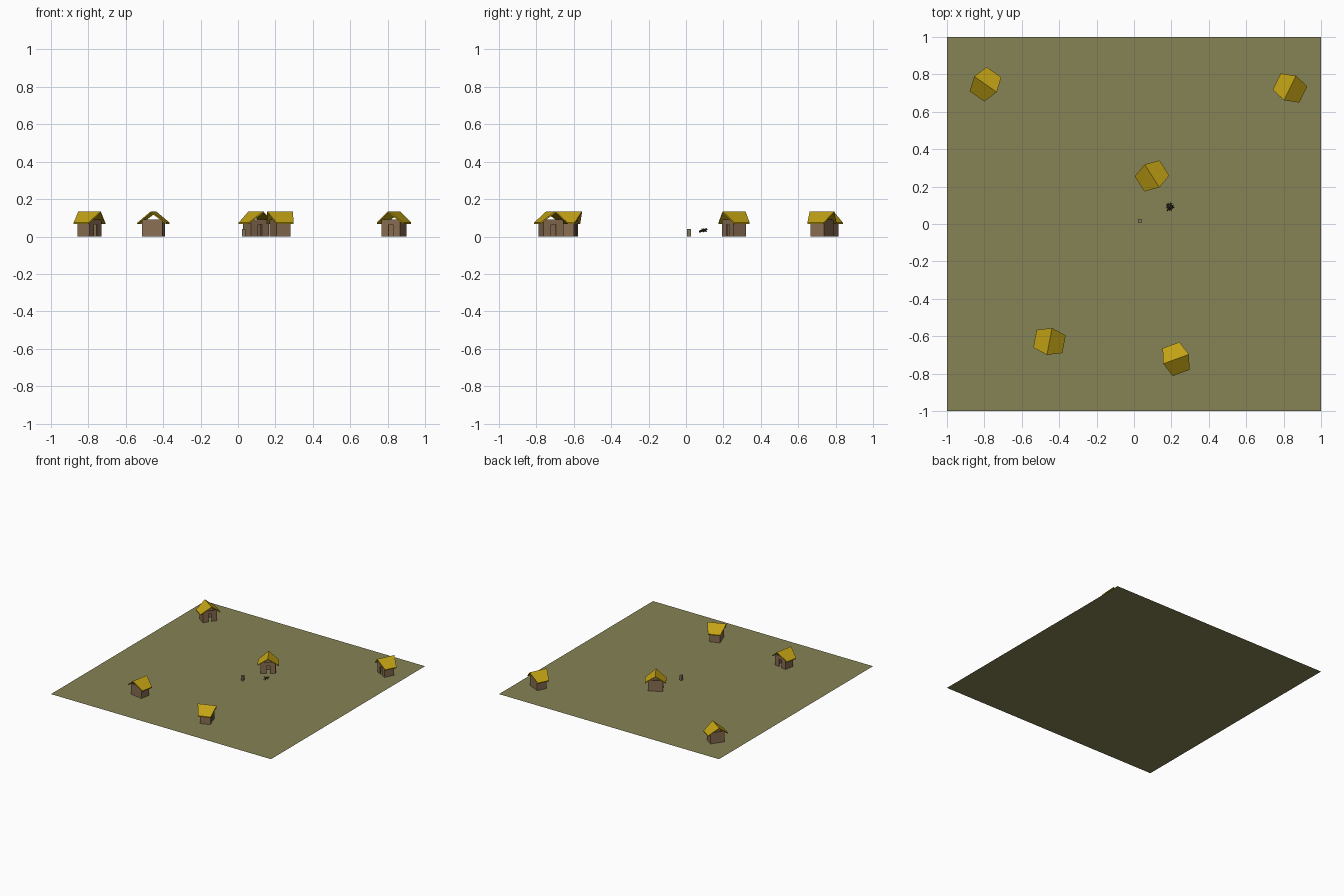
import bpy, bmesh, math, random
from mathutils import Vector, Matrix

if "Cube" in bpy.data.objects:
    bpy.data.objects.remove(bpy.data.objects["Cube"])

random.seed(4)


def material(name, rgb):
    m = bpy.data.materials.new(name)
    m.diffuse_color = (*rgb, 1)
    m.use_nodes = True
    m.node_tree.nodes["Principled BSDF"].inputs["Base Color"].default_value = m.diffuse_color
    return m


GRASS = material("dry_grass", (0.24, 0.225, 0.092))
THATCH = material("yellow_thatch", (0.54, 0.36, 0.007))
MUD = material("mud_brown", (0.25, 0.155, 0.085))
STONE = material("grey_stone", (0.21, 0.19, 0.12))
TWIG = material("dark_twig", (0.07, 0.06, 0.035))


def finish(bm, name, mat, matrix=Matrix()):
    bmesh.ops.recalc_face_normals(bm, faces=bm.faces)
    me = bpy.data.meshes.new(name)
    bm.to_mesh(me)
    bm.free()
    me.materials.append(mat)
    ob = bpy.data.objects.new(name, me)
    ob.matrix_world = matrix
    bpy.context.collection.objects.link(ob)
    return ob


def prism(bm, outline, z0, z1):
    face = bm.faces.new([bm.verts.new((x, y, z0)) for x, y in outline])
    new = bmesh.ops.extrude_face_region(bm, geom=[face])["geom"]
    bmesh.ops.translate(bm, vec=(0, 0, z1 - z0),
                        verts=[v for v in new if isinstance(v, bmesh.types.BMVert)])


def hut(n, x, y, angle):
    """Gabled hut whose door faces local +x."""
    place = Matrix.Translation((x, y, 0)) @ Matrix.Rotation(math.radians(angle), 4, 'Z')
    # walls: C-shaped plan open at the doorway, closed above by a lintel
    a, b, t, d = 0.04, 0.056, 0.006, 0.013
    half = [(a, d), (a, b), (-a, b)]
    inner = [(-a + t, b - t), (a - t, b - t), (a - t, d)]
    plan = (half + [(p, -q) for p, q in reversed(half)]
            + [(p, -q) for p, q in reversed(inner)] + inner)
    bm = bmesh.new()
    prism(bm, plan, 0, 0.09)
    prism(bm, [(a - t, -d), (a, -d), (a, d), (a - t, d)], 0.063, 0.09)
    finish(bm, f"hut_walls_{n}", MUD, place)
    # roof: thin folded sheet, ridge longer than the eaves
    bm = bmesh.new()
    r0, r1 = bm.verts.new((-0.073, 0, 0.135)), bm.verts.new((0.073, 0, 0.135))
    for s in (1, -1):
        e1, e0 = bm.verts.new((0.048, s * 0.079, 0.074)), bm.verts.new((-0.048, s * 0.079, 0.074))
        bm.faces.new([r0, r1, e1, e0][::-s])
    for f in bm.faces:
        f.normal_update()
        if f.normal.z < 0:
            f.normal_flip()
    # thickness straight down
    top = list(bm.faces)
    new = bmesh.ops.extrude_face_region(bm, geom=top, use_keep_orig=True)["geom"]
    bmesh.ops.translate(bm, vec=(0, 0, -0.008),
                        verts=[v for v in new if isinstance(v, bmesh.types.BMVert)])
    finish(bm, f"hut_roof_{n}", THATCH, place)


# ground sheet
bm = bmesh.new()
bmesh.ops.create_grid(bm, x_segments=1, y_segments=1, size=1)
finish(bm, "ground", GRASS)

# huts: position and door heading
for i, h in enumerate([(-0.794, 0.747, -35), (0.834, 0.727, -116), (0.096, 0.257, -57),
                       (-0.452, -0.628, 79), (0.225, -0.722, 20)]):
    hut(i + 1, *h)

# small standing stone
bm = bmesh.new()
prism(bm, [(-0.009, -0.011), (0.009, -0.011), (0.009, 0.011), (-0.009, 0.011)], 0, 0.04)
finish(bm, "standing_stone", STONE, Matrix.Translation((0.03, 0.017, 0)))

# spiky bush: thin spikes radiating from a small core
bm = bmesh.new()
bmesh.ops.create_icosphere(bm, subdivisions=1, radius=0.011)
for i in range(16):
    d = Vector((math.cos(i * 2.4), math.sin(i * 2.4), random.uniform(-0.6, 0.6)))
    length = random.uniform(0.02, 0.029)
    aim = d.to_track_quat('Z', 'Y').to_matrix().to_4x4()
    bmesh.ops.create_cone(bm, segments=4, radius1=0.005, radius2=0.0015, depth=length,
                          cap_ends=True, matrix=aim @ Matrix.Translation((0, 0, length / 2)))
finish(bm, "spiky_bush", TWIG, Matrix.Translation((0.19, 0.093, 0.033)))
